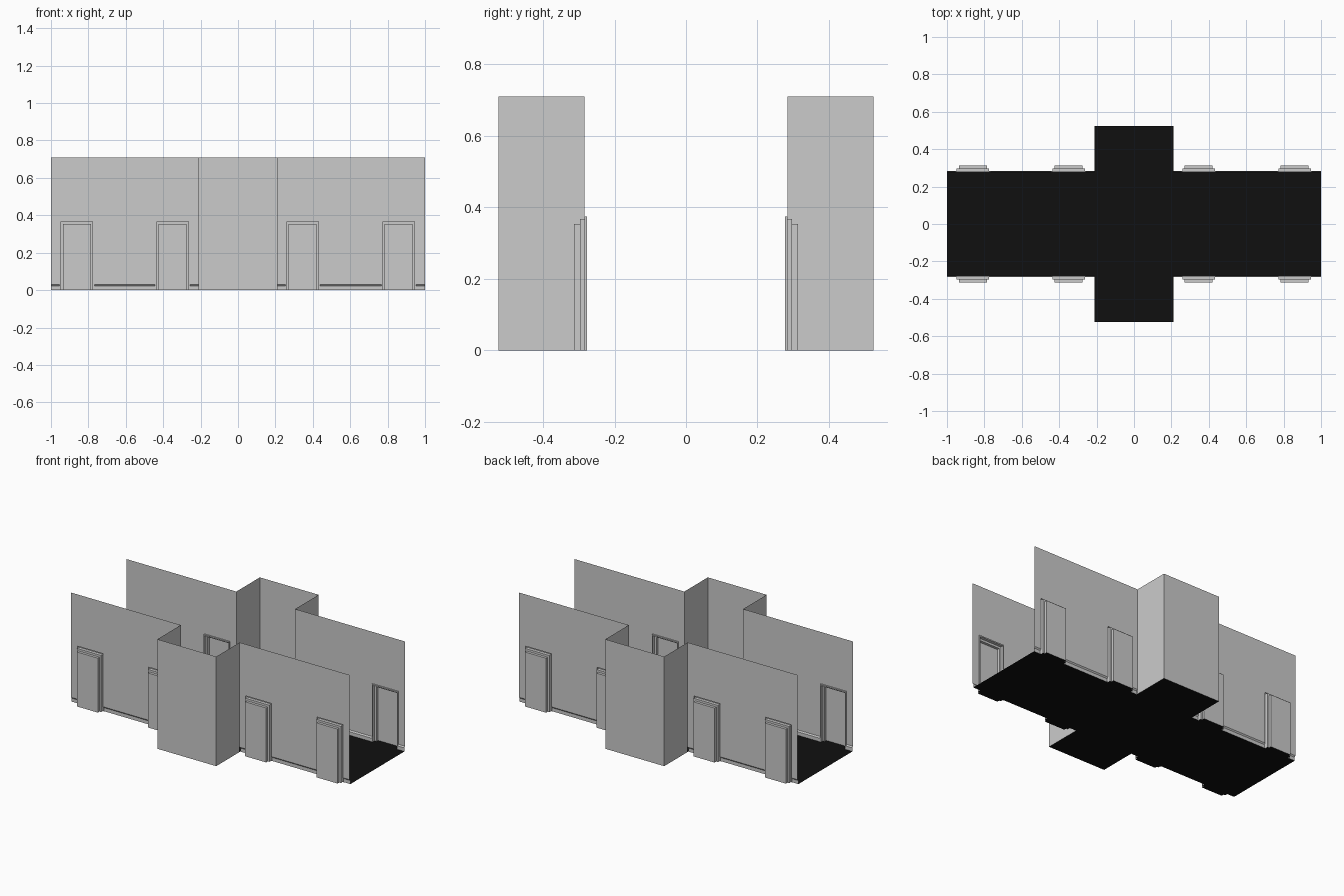
import bpy, bmesh

if "Cube" in bpy.data.objects:
    bpy.data.objects.remove(bpy.data.objects["Cube"])

H = 0.71              # wall height
WALL, ALC = 0.284, 0.525   # wall plane and alcove back plane
TRIM = 0.277          # inner face of skirting and door frames
AX = 0.211            # alcove half width
DOOR_TOP, DOOR_HALF = 0.375, 0.093
DOORS = {-1: (-0.861, -0.35), 1: (0.346, 0.859)}

black = bpy.data.materials.new("floor_black")
black.diffuse_color = (0.005, 0.005, 0.005, 1)
black.use_nodes = True
black.node_tree.nodes["Principled BSDF"].inputs["Base Color"].default_value = black.diffuse_color


def make(name, quads, mat=None):
    bm = bmesh.new()
    for q in quads:
        bm.faces.new([bm.verts.new(p) for p in q])
    bmesh.ops.remove_doubles(bm, verts=bm.verts, dist=1e-5)
    me = bpy.data.meshes.new(name)
    bm.to_mesh(me)
    bm.free()
    if mat:
        me.materials.append(mat)
    ob = bpy.data.objects.new(name, me)
    bpy.context.collection.objects.link(ob)
    return ob


def side(quads, s):
    """Place quads made for the +y wall on side s, facing the room."""
    return [[(x, s * y, z) for x, y, z in (q if s > 0 else q[::-1])] for q in quads]


def rect(x0, x1, z0, z1, y0, y1=None):
    y1 = y0 if y1 is None else y1
    return [(x0, y0, z0), (x1, y0, z0), (x1, y1, z1), (x0, y1, z1)]


def arch(c, half, top, y):
    return [(c - half, y, 0), (c - half, y, top), (c + half, y, top), (c + half, y, 0)]


# Stepped door frame: half width, top, depth
STEPS = [(DOOR_HALF, DOOR_TOP, WALL), (DOOR_HALF, DOOR_TOP, TRIM), (0.087, 0.367, TRIM),
         (0.087, 0.367, 0.297), (0.075, 0.353, 0.297), (0.075, 0.353, 0.314)]

floor = [[(-1, -TRIM, 0), (1, -TRIM, 0), (1, TRIM, 0), (-1, TRIM, 0)]]

for s, label in ((-1, "front"), (1, "back")):
    # Alcove walls
    plan = [(-AX, WALL), (-AX, ALC), (AX, ALC), (AX, WALL)]
    make(label + "_alcove", side([[(*a, 0), (*b, 0), (*b, H), (*a, H)]
                                  for a, b in zip(plan, plan[1:])], s))
    floor += side([[(-AX, TRIM, 0), (AX, TRIM, 0), (AX, ALC, 0), (-AX, ALC, 0)]], s)

    for e, doors in DOORS.items():
        x0, x1 = (-1, -AX) if e < 0 else (AX, 1)
        tag = label + ("_left" if e < 0 else "_right")
        edges = [x0] + [c + d for c in doors for d in (-DOOR_HALF, DOOR_HALF)] + [x1]
        spans = list(zip(edges[::2], edges[1::2]))

        # Wall above and between the doors
        wall = [rect(a, b, DOOR_TOP, H, WALL) for a, b in zip(edges, edges[1:])]
        wall += [rect(a, b, 0.031, DOOR_TOP, WALL) for a, b in spans]
        make(tag + "_wall", side(wall, s))

        # Skirting board with bevelled top
        skirt = []
        for a, b in spans:
            skirt += [rect(a, b, 0, 0.023, TRIM), rect(a, b, 0.023, 0.031, TRIM, WALL)]
        make(tag + "_skirting", side(skirt, s))

        # Door frames, door panels and threshold floor
        for i, c in enumerate(doors):
            rings = [arch(c, *st) for st in STEPS]
            frame = [[a[k], b[k], b[k + 1], a[k + 1]]
                     for a, b in zip(rings, rings[1:]) for k in range(3) if a != b]
            make(f"{tag}_door_frame_{i + 1}", side(frame, s))
            make(f"{tag}_door_{i + 1}", side([rect(c - 0.075, c + 0.075, 0, 0.353, 0.314)], s))
            for h, ya, yb in ((0.087, TRIM, 0.297), (0.075, 0.297, 0.314)):
                floor += side([[(c - h, ya, 0), (c + h, ya, 0), (c + h, yb, 0), (c - h, yb, 0)]], s)

make("floor", floor, black)
